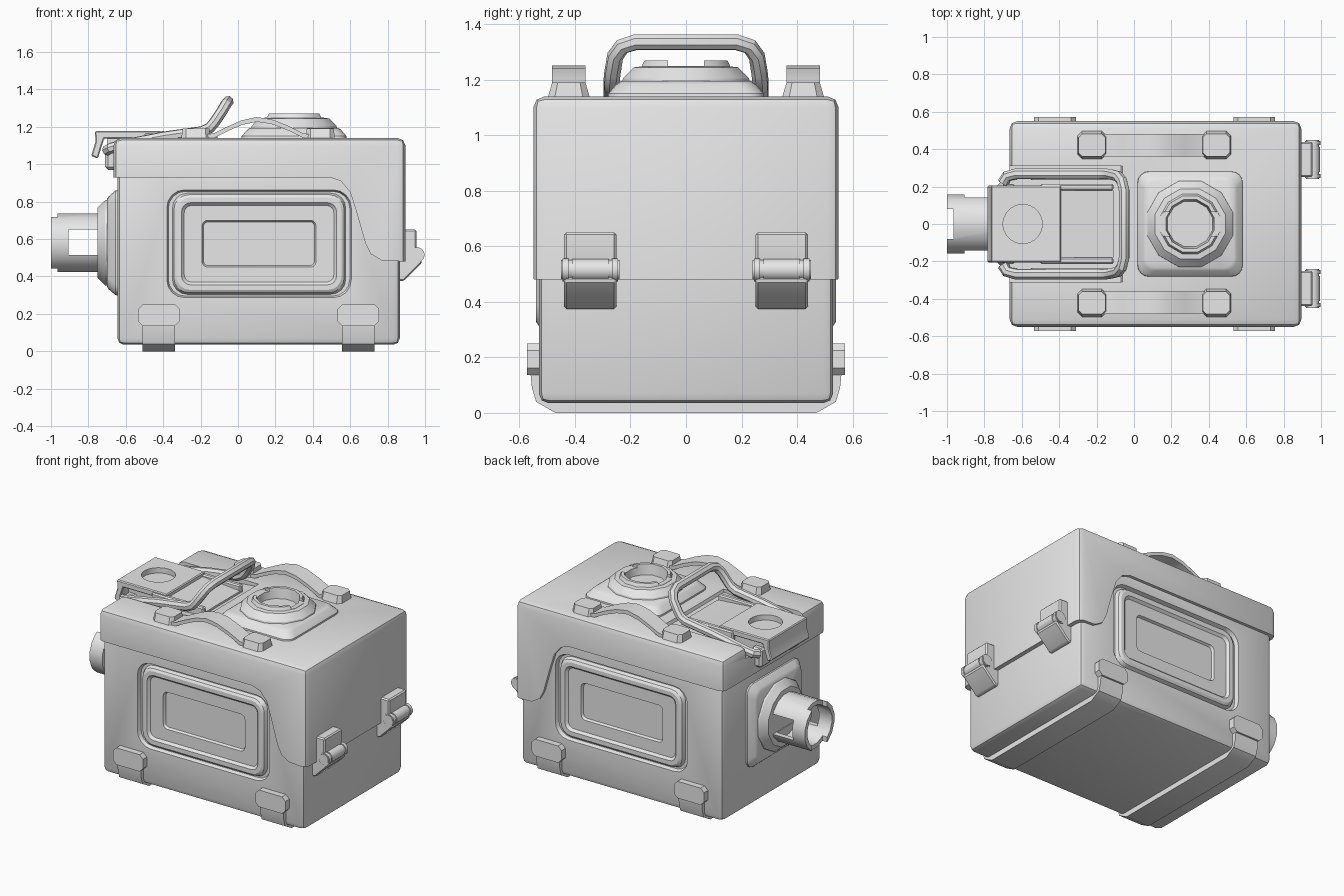
import bpy, bmesh
from math import radians, cos, sin, pi
from mathutils import Matrix, Vector

if "Cube" in bpy.data.objects:
    bpy.data.objects.remove(bpy.data.objects["Cube"])

grey = bpy.data.materials.new("plain grey")
grey.use_nodes = True
grey.diffuse_color = (0.8, 0.8, 0.8, 1)
grey.node_tree.nodes["Principled BSDF"].inputs["Base Color"].default_value = (0.8, 0.8, 0.8, 1)


def finish(ob):
    bpy.ops.object.select_all(action='DESELECT')
    ob.select_set(True)
    bpy.context.view_layer.objects.active = ob
    bpy.ops.object.shade_smooth_by_angle(angle=radians(30))


def make(name, bm, bevel=0, segments=1):
    bmesh.ops.recalc_face_normals(bm, faces=bm.faces)
    me = bpy.data.meshes.new(name)
    bm.to_mesh(me)
    bm.free()
    me.materials.append(grey)
    ob = bpy.data.objects.new(name, me)
    bpy.context.collection.objects.link(ob)
    bpy.context.view_layer.objects.active = ob
    if bevel:
        mod = ob.modifiers.new("bevel", 'BEVEL')
        mod.width, mod.segments = bevel, segments
        mod.limit_method, mod.angle_limit = 'ANGLE', radians(40)
        bpy.ops.object.modifier_apply(modifier=mod.name)
    finish(ob)
    return ob


def loft(name, rings, matrix=Matrix(), bevel=0, segments=1):
    """Skin a stack of equal-length point rings and cap both ends."""
    bm = bmesh.new()
    loops = [[bm.verts.new(matrix @ Vector(p)) for p in ring] for ring in rings]
    for a, b in zip(loops, loops[1:]):
        for i in range(len(a)):
            j = (i + 1) % len(a)
            bm.faces.new((a[i], a[j], b[j], b[i]))
    bm.faces.new(loops[0])
    bm.faces.new(loops[-1])
    return make(name, bm, bevel, segments)


def prism(name, pts, y0, y1, bevel=0, segments=1):
    return loft(name, [[(x, y, z) for x, z in pts] for y in (y0, y1)], bevel=bevel, segments=segments)


def box(name, x, y, z, bevel=0, segments=1):
    return prism(name, [(x[0], z[0]), (x[1], z[0]), (x[1], z[1]), (x[0], z[1])], *y, bevel, segments)


def rounded(hw, hh, r, z, n=4):
    """Ring of a rounded rectangle."""
    out = []
    for k, (sx, sy) in enumerate(((1, 1), (-1, 1), (-1, -1), (1, -1))):
        for i in range(n + 1):
            a = (k + i / n) * pi / 2
            out.append((sx * (hw - r) + r * cos(a), sy * (hh - r) + r * sin(a), z))
    return out


def circle(r, z, n=12):
    return [(r * cos((i + .5) * 2 * pi / n), r * sin((i + .5) * 2 * pi / n), z) for i in range(n)]


def cut(ob, cutter):
    mod = ob.modifiers.new("cut", 'BOOLEAN')
    mod.object, mod.operation, mod.solver = cutter, 'DIFFERENCE', 'EXACT'
    bpy.context.view_layer.objects.active = ob
    bpy.ops.object.modifier_apply(modifier=mod.name)
    bpy.data.objects.remove(cutter)
    finish(ob)


# Body with a recessed, framed panel on both long sides
body = box("body", (-.645, .865), (-.53, .53), (.035, 1.05), .035, 2)
for side, turn in (("front", 0), ("back", pi)):
    place = (Matrix.Translation((.1125, 0, .575)) @ Matrix.Rotation(turn, 4, 'Z')
             @ Matrix.Translation((0, -.53, 0)) @ Matrix.Rotation(pi / 2, 4, 'X'))
    cut(body, loft("panel_cutter", [rounded(.485, .28, .09, -.025), rounded(.5, .295, .1, .02)], place))
    loft(side + "_panel", [rounded(*r) for r in (
        (.465, .272, .08, -.03), (.455, .262, .08, 0), (.44, .247, .07, .01),
        (.415, .22, .05, .01), (.40, .205, .04, -.006),
        (.305, .125, .03, -.006), (.297, .117, .025, -.022))], place)

# Lid whose lower edge drops towards the hinges
lid_profile = [(-.665, .93), (.49, .93), (.55, .91), (.6, .85), (.635, .74), (.68, .58), (.71, .52),
               (.77, .485), (.895, .48), (.895, 1.14), (-.665, 1.14)]
bm = bmesh.new()
ends = [[bm.verts.new((x, y, z)) for x, z in lid_profile] for y in (-.55, .55)]
for i in range(len(lid_profile)):
    j = (i + 1) % len(lid_profile)
    bm.faces.new((ends[0][i], ends[0][j], ends[1][j], ends[1][i]))
for end in ends:
    bm.faces.new(end)
bmesh.ops.recalc_face_normals(bm, faces=bm.faces)
outer = [e for e in bm.edges if all(v.co.z > 1.13 for v in e.verts)
         or (abs(e.verts[0].co.x - e.verts[1].co.x) < .001 and abs(e.verts[0].co.y - e.verts[1].co.y) < .001)]
bmesh.ops.bevel(bm, geom=outer, offset=.04, segments=2, profile=.5, affect='EDGES')
lid = make("lid", bm)
cut(lid, prism("handle_well_cutter", [(-.8, 1.06), (-.62, 1.07), (-.07, 1.12), (-.04, 1.2), (-.8, 1.2)],
               -.31, .31))

# Straps that wrap under the body, with end pads
for name, x in (("left", .643), ("right", -.423)):
    half = [(.56, .14), (.555, .09), (.54, .04), (.47, 0)]
    ring = half + [(-y, z) for y, z in reversed(half)]
    loft(name + "_foot_strap", [[(x + d, y, z) for y, z in ring] for d in (-.0875, .0875)])
    for side, s in (("front", -1), ("back", 1)):
        place = (Matrix.Translation((x, s * .5, .193)) @ Matrix.Rotation(-s * pi / 2, 4, 'X'))
        loft(f"{name}_{side}_foot_pad",
             [rounded(.112, .057, .025, 0, 1), rounded(.112, .057, .025, .072, 1)], place)

# Hinges
for name, y in (("front", -.345), ("back", .345)):
    prism(name + "_hinge_upper", [(.86, .49), (.94, .49), (.955, .55), (.955, .65), (.86, .65)],
          y - .094, y + .094, .008)
    prism(name + "_hinge_lower", [(.85, .375), (.885, .375), (.985, .475), (.96, .52), (.85, .52)],
          y - .094, y + .094, .008)
    for part, r, h in (("pin", .036, .105), ("knuckle", .04, .066)):
        place = Matrix.Translation((.955, y, .515)) @ Matrix.Rotation(pi / 2, 4, 'X')
        loft(f"{name}_hinge_{part}", [circle(r, -h, 16), circle(r, h, 16)], place)
    for s in (-1, 1):
        loft(name + "_hinge_end", [circle(.042, s * .078, 16), circle(.042, s * .1, 16)], place)


# Ports: a square tapered base carrying a twelve-sided collar
def port(name, place):
    loft(name + "_base", [rounded(*r) for r in (
        (.283, .283, .06, -.02), (.28, .28, .06, .01), (.25, .25, .06, .045), (.235, .235, .06, .055))], place)


top_place = Matrix.Translation((.3, 0, 1.14))
port("top_port", top_place)
top_collar = loft("top_port_collar", [circle(r, z) for r, z in (
    (.24, .04), (.235, .065), (.195, .105), (.165, .108), (.155, .13), (.135, .13), (.125, .06))], top_place)
cut(top_collar, box("notch_cutter", (0, .6), (-.065, .065), (1.25, 1.4)))

side_place = Matrix.Translation((-.645, 0, .58)) @ Matrix.Rotation(-pi / 2, 4, 'Y')
port("side_port", side_place)
loft("side_port_collar", [circle(r, z) for r, z in ((.24, .04), (.235, .065), (.195, .105), (.16, .105))],
     side_place)
spout = loft("side_port_spout", [circle(r, z, 16) for r, z in (
    (.16, .09), (.16, .355), (.132, .355), (.125, .11))], side_place)
cut(spout, box("slot_cutter", (-.905, -.74), (-.3, .3), (.515, .65)))
cut(spout, box("end_notch_cutter", (-1.1, -.965), (-.08, .08), (.3, .9)))

# Arched straps either side of the top port
arch = [(-.2, 1.155), (-.13, 1.165), (-.06, 1.2), (.02, 1.235), (.1, 1.252), (.18, 1.24), (.27, 1.205), (.35, 1.165),
        (.42, 1.155)]
for name, y in (("front", -.422), ("back", .422)):
    prism(name + "_arch_strap", arch + [(x, z - .025) for x, z in reversed(arch)], y - .06, y + .06)
    for x in (-.225, .44):
        loft(name + "_arch_block", [rounded(.078, .076, .025, 0, 1), rounded(.072, .06, .02, .055, 1)],
             Matrix.Translation((x, y, 1.135)))

# Latch plate with a round hole, its tongue and rails
latch = prism("latch_plate", [(-.765, 1.178), (-.39, 1.178), (-.39, 1.138), (-.715, 1.138), (-.75, 1.03),
                              (-.785, 1.045), (-.762, 1.12)], -.205, .205, .006)
cut(latch, loft("hole_cutter", [circle(.105, 1, 24), circle(.105, 1.3, 24)], Matrix.Translation((-.595, 0, 0))))
box("latch_base", (-.70, -.40), (-.17, .17), (1.04, 1.142))
prism("latch_tongue", [(-.42, 1.06), (-.11, 1.08), (-.11, 1.13), (-.24, 1.14), (-.42, 1.155)], -.18, .18)
for s in (-1, 1):
    y = sorted((s * .18, s * .215))
    box("latch_rail", (-.5, -.11), y, (1.06, 1.165), .008)
    box("latch_mount", (-.71, -.63), sorted((s * .1, s * .21)), (.97, 1.1), .015)

# Bail handle
arm = [(-.7, .22, 1.075), (-.68, .255, 1.085), (-.63, .268, 1.1), (-.4, .268, 1.145), (-.19, .268, 1.175),
       (-.15, .268, 1.195), (-.125, .265, 1.225), (-.085, .255, 1.285), (-.065, .23, 1.32), (-.053, .18, 1.336)]
path = arm + [(x, -y, z) for x, y, z in reversed(arm)]
curve = bpy.data.curves.new("handle", 'CURVE')
curve.dimensions, curve.bevel_depth, curve.bevel_resolution, curve.use_fill_caps = '3D', .03, 2, True
spline = curve.splines.new('POLY')
spline.points.add(len(path) - 1)
for p, co in zip(spline.points, path):
    p.co = (*co, 1)
curve.materials.append(grey)
handle = bpy.data.objects.new("handle", curve)
bpy.context.collection.objects.link(handle)
bpy.ops.object.select_all(action='DESELECT')
handle.select_set(True)
bpy.context.view_layer.objects.active = handle
bpy.ops.object.convert(target='MESH')
finish(bpy.context.view_layer.objects.active)
